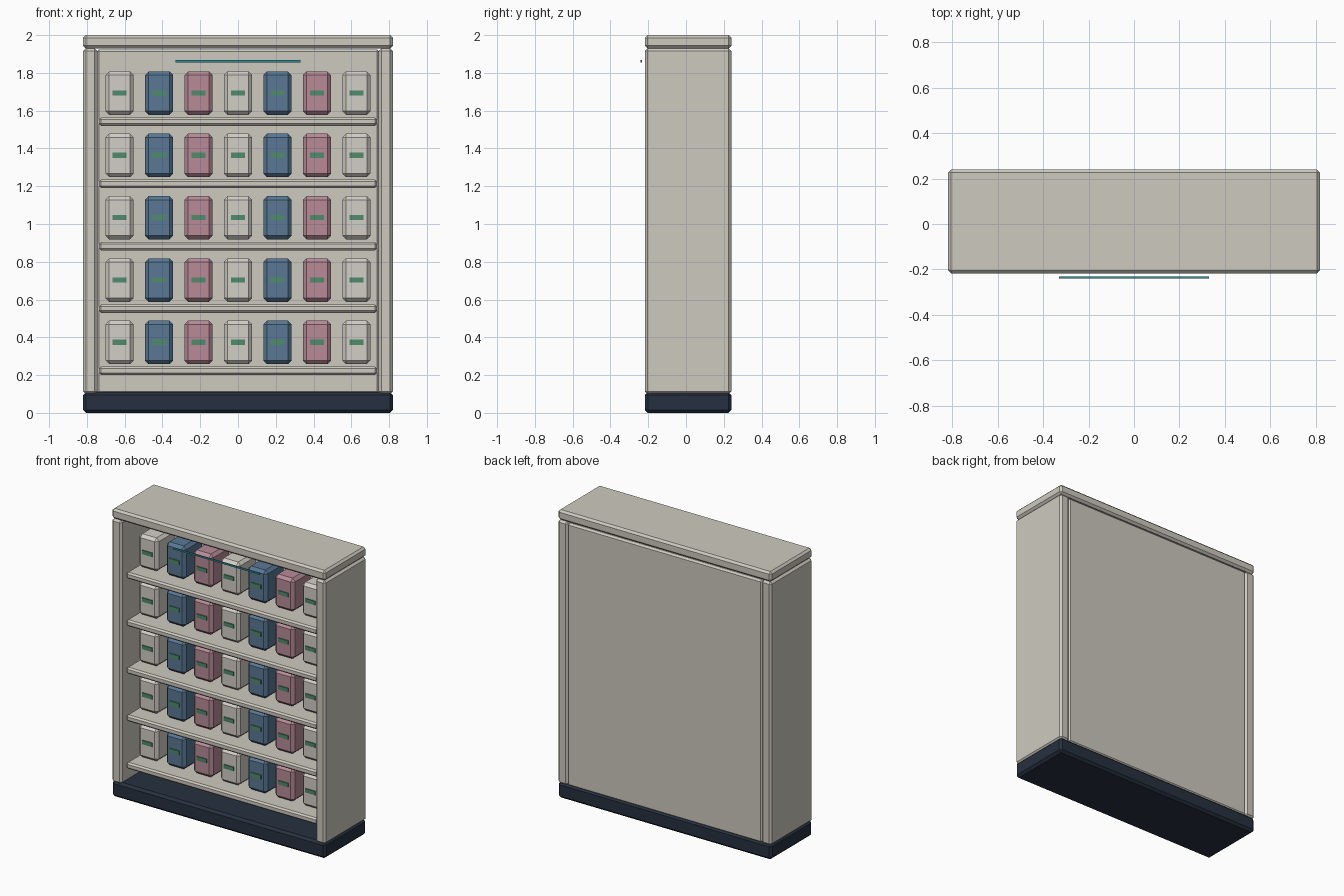
import bpy, bmesh

if "Cube" in bpy.data.objects:
    bpy.data.objects.remove(bpy.data.objects["Cube"])


def material(name, rgb):
    m = bpy.data.materials.new(name)
    m.diffuse_color = (*rgb, 1)
    m.use_nodes = True
    m.node_tree.nodes["Principled BSDF"].inputs["Base Color"].default_value = m.diffuse_color
    return m


CASE = material("case_cream", (0.61, 0.59, 0.52))
NAVY = material("plinth_navy", (0.02, 0.03, 0.05))
WHITE = material("box_white", (0.65, 0.62, 0.57))
BLUE = material("box_blue", (0.10, 0.19, 0.30))
PINK = material("box_pink", (0.48, 0.26, 0.31))
GREEN = material("label_green", (0.08, 0.26, 0.15))
TEAL = material("strip_teal", (0.03, 0.26, 0.30))


def block(name, x, y, z, mat, bevel=0.0):
    """Chamfered block from (min, max) ranges, origin at its centre."""
    ranges = (x, y, z)
    bm = bmesh.new()
    bmesh.ops.create_cube(bm, size=1)
    bmesh.ops.scale(bm, vec=[b - a for a, b in ranges], verts=bm.verts)
    if bevel:
        bmesh.ops.bevel(bm, geom=bm.edges[:], offset=bevel, segments=1,
                        affect='EDGES')
    mesh = bpy.data.meshes.new(name)
    bm.to_mesh(mesh)
    bm.free()
    mesh.materials.append(mat)
    ob = bpy.data.objects.new(name, mesh)
    ob.location = [(a + b) / 2 for a, b in ranges]
    bpy.context.collection.objects.link(ob)
    return ob


def span(centre, size):
    return centre - size / 2, centre + size / 2


# Cabinet shell
DEPTH = (-0.218, 0.24)
block("plinth", (-0.82, 0.82), DEPTH, (0, 0.11), NAVY, 0.016)
block("top_board", (-0.82, 0.82), DEPTH, (1.93, 2.0), CASE, 0.014)
block("side_panel_left", (-0.82, -0.745), DEPTH, (0.1, 1.93), CASE, 0.014)
block("side_panel_right", (0.745, 0.82), DEPTH, (0.1, 1.93), CASE, 0.014)
block("back_panel", (-0.748, 0.748), (0.195, 0.236), (0.1, 1.925), CASE, 0.012)

# Thin accent strip in front of the top
block("accent_strip", (-0.33, 0.33), (-0.24, -0.232), (1.856, 1.867), TEAL)

# Five shelves, each with seven labelled boxes
for row in range(5):
    top = 0.245 + 0.33 * row
    block(f"shelf_{row + 1}", (-0.735, 0.735), (-0.18, 0.2),
          (top - 0.045, top), CASE, 0.011)
    for col in range(7):
        x = (col - 3) * 0.209
        tag = f"{row + 1}_{col + 1}"
        block(f"box_{tag}", span(x, 0.15), (-0.097, 0.113),
              (top + 0.013, top + 0.243), (WHITE, BLUE, PINK)[col % 3], 0.02)
        block(f"label_{tag}", span(x, 0.076), (-0.104, -0.094),
              span(top + 0.129, 0.027), GREEN)
